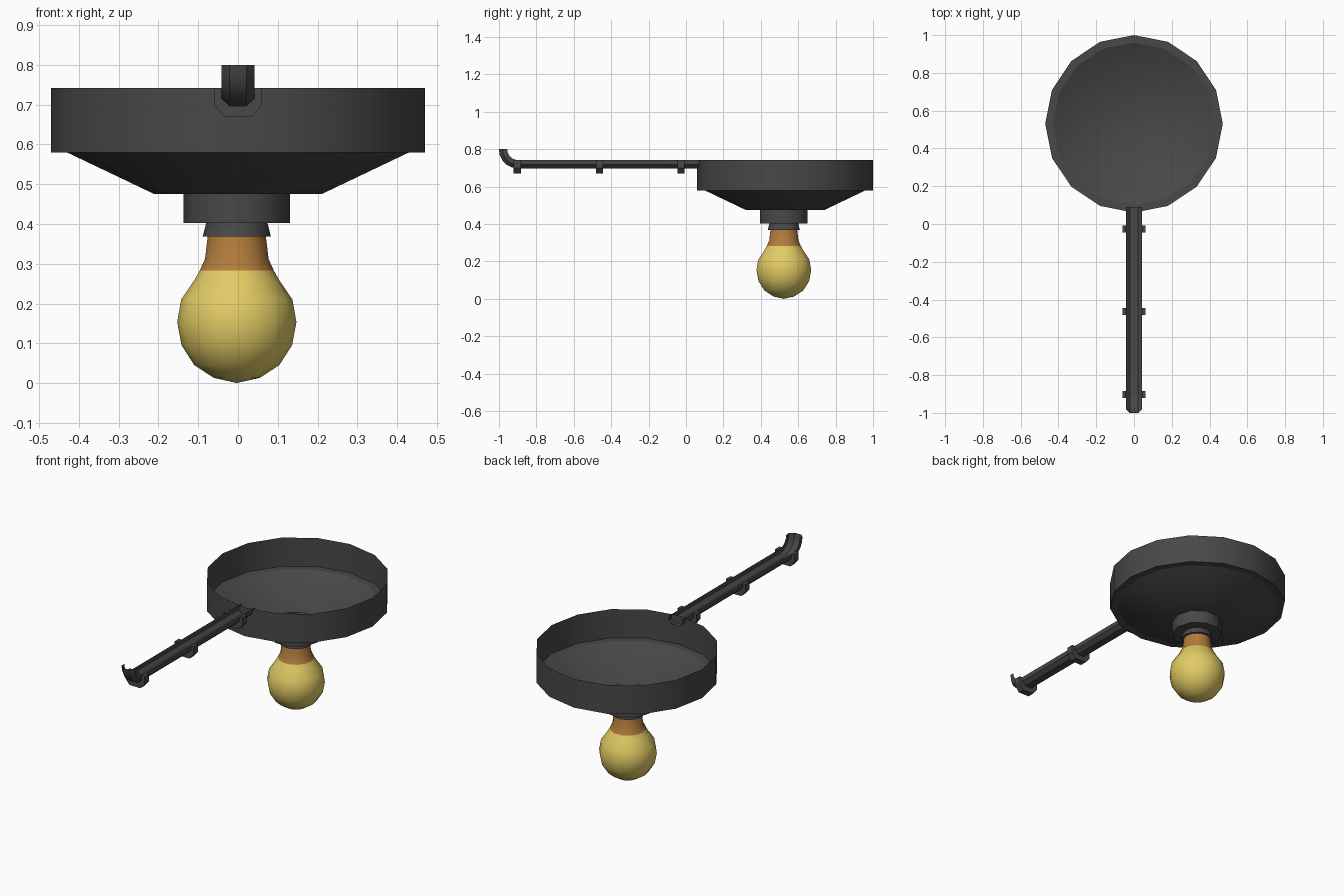
import bpy, bmesh, math
from mathutils import Vector

if "Cube" in bpy.data.objects:
    bpy.data.objects.remove(bpy.data.objects["Cube"])


def material(name, rgb):
    m = bpy.data.materials.new(name)
    m.diffuse_color = (*rgb, 1)
    m.use_nodes = True
    m.node_tree.nodes["Principled BSDF"].inputs["Base Color"].default_value = m.diffuse_color
    return m


IRON = material("dark iron", (0.065, 0.065, 0.065))
COPPER = material("copper", (0.45, 0.20, 0.045))
GLASS = material("warm yellow glass", (0.76, 0.60, 0.13))


def finish(name, bm, mats, angle=40):
    mesh = bpy.data.meshes.new(name)
    bm.to_mesh(mesh)
    bm.free()
    for m in mats:
        mesh.materials.append(m)
    for p in mesh.polygons:
        p.use_smooth = True
    mesh.set_sharp_from_angle(angle=math.radians(angle))
    ob = bpy.data.objects.new(name, mesh)
    bpy.context.collection.objects.link(ob)
    return ob


def skin(bm, rings, closed):
    """Bridge successive rings of points with quads."""
    rows = [[bm.verts.new(p) for p in r] for r in rings]
    for a, b in zip(rows, rows[1:]):
        n = len(a)
        for i in range(n if closed else n - 1):
            j = (i + 1) % n
            bm.faces.new((a[i], a[j], b[j], b[i]))
    return rows


def lathe(name, profile, sides, cx, cy, mats=(IRON,), angle=40, split=None):
    """Revolve (radius, z) points, listed from low to high."""
    bm = bmesh.new()
    rings = [[(cx + r * math.cos(math.tau * i / sides),
               cy + r * math.sin(math.tau * i / sides), z)
              for i in range(sides)] for r, z in profile]
    skin(bm, rings, True)
    bmesh.ops.remove_doubles(bm, verts=bm.verts, dist=0.0005)
    if split:
        for f in bm.faces:
            f.material_index = int(f.calc_center_median().z > split)
    return finish(name, bm, mats, angle)


# Open dish: wall with a narrow lip, and a shallow bowl under it
lathe("dish_rim", [(0.43, 0.58), (0.47, 0.58), (0.47, 0.742)], 16, 0, 0.53)
lathe("dish_bowl", [(0, 0.475), (0.21, 0.475), (0.43, 0.58)], 16, 0, 0.53)

# Lamp holder and bulb
BX, BY = -0.003, 0.523
lathe("lamp_neck", [(0, 0.402), (0.134, 0.402), (0.134, 0.476)], 10, BX, BY)
lathe("lamp_socket", [(0, 0.368), (0.086, 0.368), (0.077, 0.403)], 12, BX, BY)
lathe("bulb", [(0, 0.0), (0.058, 0.013), (0.107, 0.045), (0.139, 0.095),
               (0.15, 0.153), (0.14, 0.21), (0.106, 0.26), (0.093, 0.283),
               (0.08, 0.312), (0.073, 0.37)],
      14, BX, BY, (GLASS, COPPER), 60, 0.283)

# Open gutter: half-octagon channel swept along the run, then up an elbow
TOP = 0.742
section = [(-0.042, 0), (-0.042, -0.025), (-0.021, -0.045),
           (0.021, -0.045), (0.042, -0.025), (0.042, 0)]
path = [(0.09, TOP, 0)]
ECY, ECZ, ER = -0.90, 0.80, 0.056
for k in range(6):
    a = math.radians(18 * k)
    path.append((ECY - ER * math.sin(a), ECZ - (ECZ - TOP) * math.cos(a), a))
bm = bmesh.new()
skin(bm, [[(x, y + d * math.sin(a), z + d * math.cos(a)) for x, d in section]
          for y, z, a in path], False)
finish("gutter_channel", bm, (IRON,), 30)

# U-shaped clamps around the gutter
outer = [(-0.06, 0), (-0.06, -0.042), (-0.034, -0.073),
         (0.034, -0.073), (0.06, -0.042), (0.06, 0)]
for n, y in enumerate((-0.902, -0.463, -0.027)):
    loop = outer + section[::-1]
    bm = bmesh.new()
    front, back = skin(bm, [[(x, y + s * 0.019, TOP + d) for x, d in loop]
                            for s in (-1, 1)], True)
    for row in (front, back):
        for i in range(5):
            bm.faces.new((row[i], row[i + 1], row[10 - i], row[11 - i]))
    bmesh.ops.recalc_face_normals(bm, faces=bm.faces)
    finish(f"gutter_clamp_{n + 1}", bm, (IRON,), 30)
